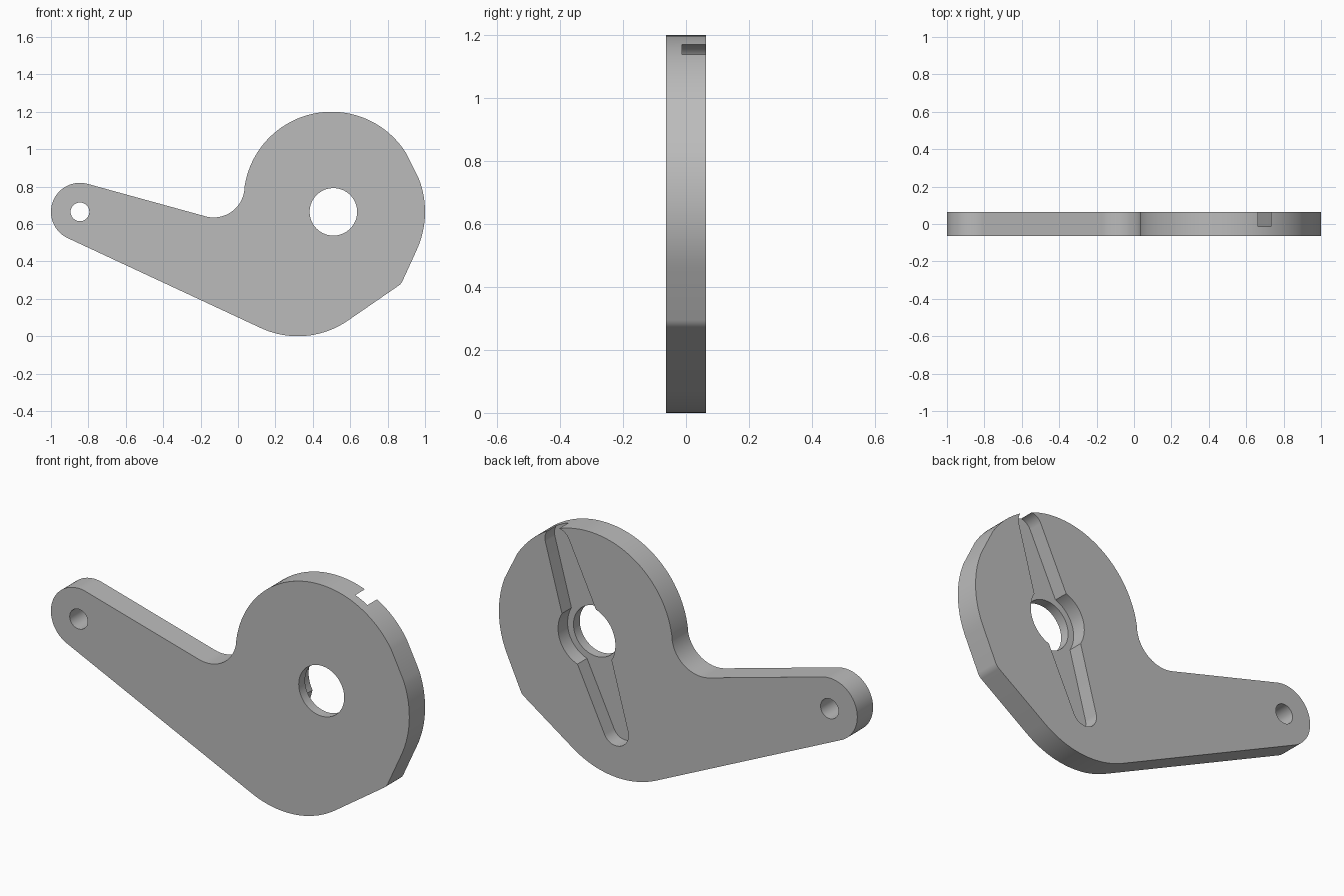
import bpy
import bmesh
from math import cos, sin, radians
from mathutils import Vector
from mathutils.geometry import convex_hull_2d

cube = bpy.data.objects.get("Cube")
if cube:
    bpy.data.objects.remove(cube, do_unlink=True)

HALF = 0.063          # half of the plate thickness
FLOOR = -0.013        # depth of the rear recess
HUB = (0.51, 0.665)
PIVOT = (-0.845, 0.665)

grey = bpy.data.materials.new("plain grey")
grey.use_nodes = True
colour = (0.5, 0.5, 0.5, 1)
grey.diffuse_color = colour
grey.node_tree.nodes["Principled BSDF"].inputs["Base Color"].default_value = colour


def arc(centre, radius, start, end, step=3):
    """Points along an arc in the x-z plane, angles in degrees."""
    n = max(2, round(abs(end - start) / step))
    angles = [radians(start + (end - start) * i / n) for i in range(n + 1)]
    return [(centre[0] + radius * cos(a), centre[1] + radius * sin(a)) for a in angles]


def circle(centre, radius):
    return arc(centre, radius, 0, 360, 5)[:-1]


def prism(name, points, y0, y1):
    """Closed solid from an x-z outline between two depths."""
    bm = bmesh.new()
    face = bm.faces.new([bm.verts.new((x, y0, z)) for x, z in points])
    moved = bmesh.ops.extrude_face_region(bm, geom=[face])["geom"]
    verts = [v for v in moved if isinstance(v, bmesh.types.BMVert)]
    bmesh.ops.translate(bm, verts=verts, vec=(0, y1 - y0, 0))
    bmesh.ops.recalc_face_normals(bm, faces=bm.faces)
    mesh = bpy.data.meshes.new(name)
    bm.to_mesh(mesh)
    bm.free()
    obj = bpy.data.objects.new(name, mesh)
    bpy.context.collection.objects.link(obj)
    return obj


def cut(target, cutter):
    """Subtract the cutter and discard it."""
    cutter.hide_render = True
    mod = target.modifiers.new("cut", "BOOLEAN")
    mod.operation = "DIFFERENCE"
    mod.solver = "EXACT"
    mod.object = cutter
    bpy.ops.object.modifier_apply(modifier=mod.name)
    bpy.data.objects.remove(cutter, do_unlink=True)


# Lever plate outline: arcs joined by straight edges
outline = (
    arc(PIVOT, 0.155, 75, 245)                 # rounded arm tip
    + arc((0.32, 0.47), 0.47, 245, 305)        # bottom curve
    + arc((0.825, 0.32), 0.06, 305, 335, 6)    # lower corner
    + arc(HUB, 0.49, 335, 381)                 # right curve
    + arc((0.5, 0.73), 0.47, 32, 173)          # round head
    + arc((-0.13, 0.8), 0.165, -7, -105, 4)    # inner fillet
)
plate = prism("lever_plate", outline, -HALF, HALF)
plate.data.materials.append(grey)
bpy.context.view_layer.objects.active = plate
plate.select_set(True)

# Rear recess: tapered two-ended slot with a round seat at the hub
end = Vector((0.163, 0.436))
hub = Vector(HUB)
cloud = circle(hub + end, 0.07) + circle(hub, 0.112) + circle(hub - end, 0.07)
slot = [cloud[i] for i in convex_hull_2d(cloud)]
cut(plate, prism("slot_cutter", slot, FLOOR, 0.1))
cut(plate, prism("seat_cutter", circle(HUB, 0.16), FLOOR, 0.1))

# Through holes
cut(plate, prism("hub_hole_cutter", circle(HUB, 0.127), -0.1, 0.1))
cut(plate, prism("pivot_hole_cutter", circle(PIVOT, 0.05), -0.1, 0.1))

bpy.ops.object.shade_smooth_by_angle(angle=radians(30))
